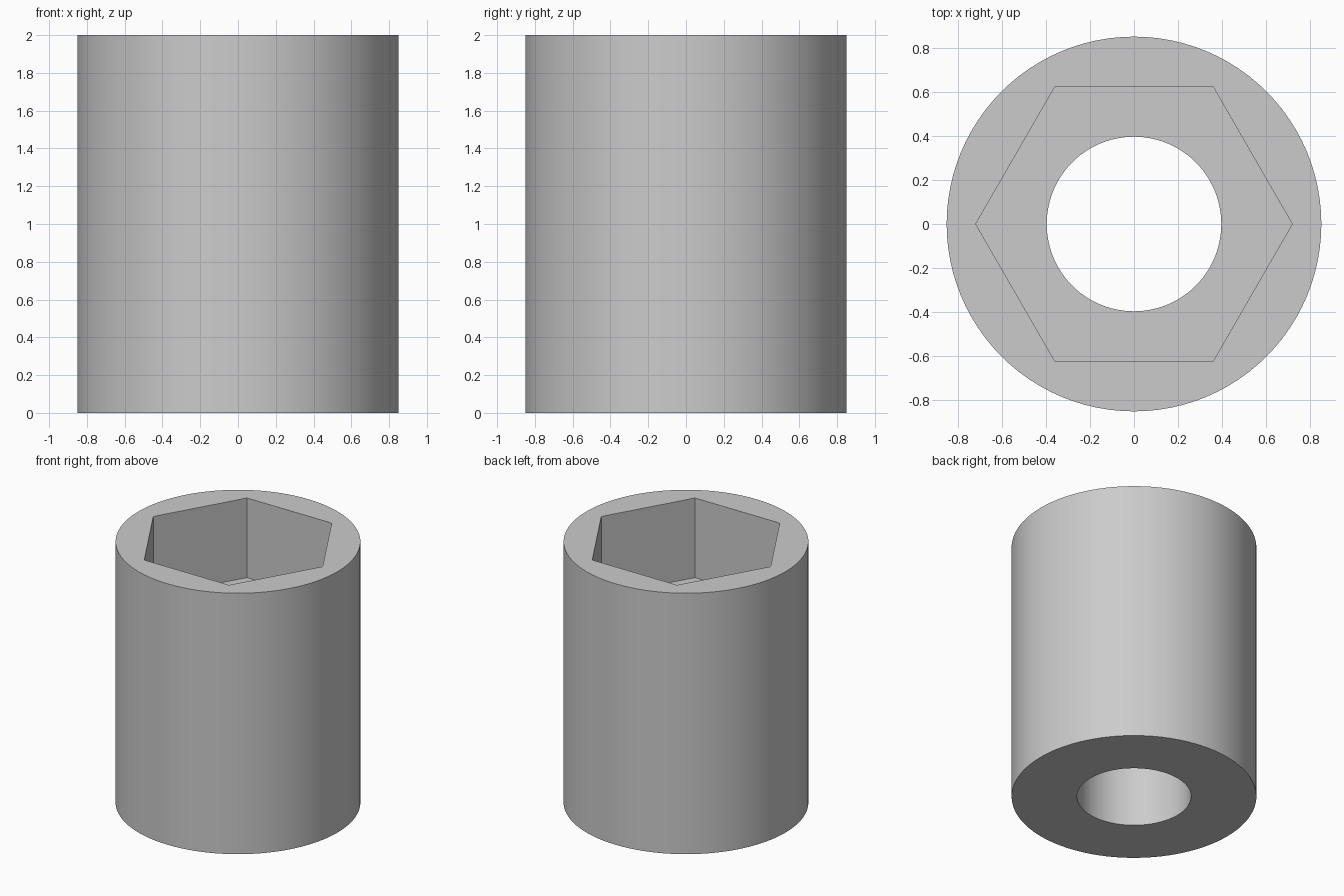
import bpy
import bmesh
import math

cube = bpy.data.objects.get("Cube")
if cube:
    bpy.data.objects.remove(cube, do_unlink=True)

HEIGHT, FLOOR = 2.0, 1.39
OUTER, BORE, HEX = 0.85, 0.396, 0.718
SIDES = 96

steel = bpy.data.materials.new("grey steel")
steel.use_nodes = True
colour = (0.6, 0.6, 0.6, 1)
steel.diffuse_color = colour
steel.node_tree.nodes["Principled BSDF"].inputs["Base Color"].default_value = colour

bm = bmesh.new()


def ring(radius, z, sides):
    """Closed loop of edges around the axis."""
    verts = [bm.verts.new((radius * math.cos(math.tau * i / sides),
                           radius * math.sin(math.tau * i / sides), z))
             for i in range(sides)]
    return [bm.edges.new((verts[i], verts[(i + 1) % sides])) for i in range(sides)]


def wall(a, b):
    bmesh.ops.bridge_loops(bm, edges=a + b)


def flat_ring(a, b):
    bmesh.ops.triangle_fill(bm, edges=a + b, use_beauty=True)


outer_low, outer_top = ring(OUTER, 0, SIDES), ring(OUTER, HEIGHT, SIDES)
bore_low, bore_top = ring(BORE, 0, SIDES), ring(BORE, FLOOR, SIDES)
hex_low, hex_top = ring(HEX, FLOOR, 6), ring(HEX, HEIGHT, 6)

# Outer wall, round bore and hexagonal socket walls
wall(outer_low, outer_top)
wall(bore_low, bore_top)
wall(hex_low, hex_top)
# Bottom face, socket floor and top rim
flat_ring(outer_low, bore_low)
flat_ring(hex_low, bore_top)
flat_ring(outer_top, hex_top)
bmesh.ops.recalc_face_normals(bm, faces=bm.faces)

mesh = bpy.data.meshes.new("hex_socket_sleeve")
bm.to_mesh(mesh)
bm.free()
mesh.materials.append(steel)
sleeve = bpy.data.objects.new("hex_socket_sleeve", mesh)
bpy.context.collection.objects.link(sleeve)

# Smooth round walls with crisp rims and socket corners
bpy.ops.object.select_all(action="DESELECT")
sleeve.select_set(True)
bpy.context.view_layer.objects.active = sleeve
bpy.ops.object.shade_smooth_by_angle(angle=math.radians(30))
